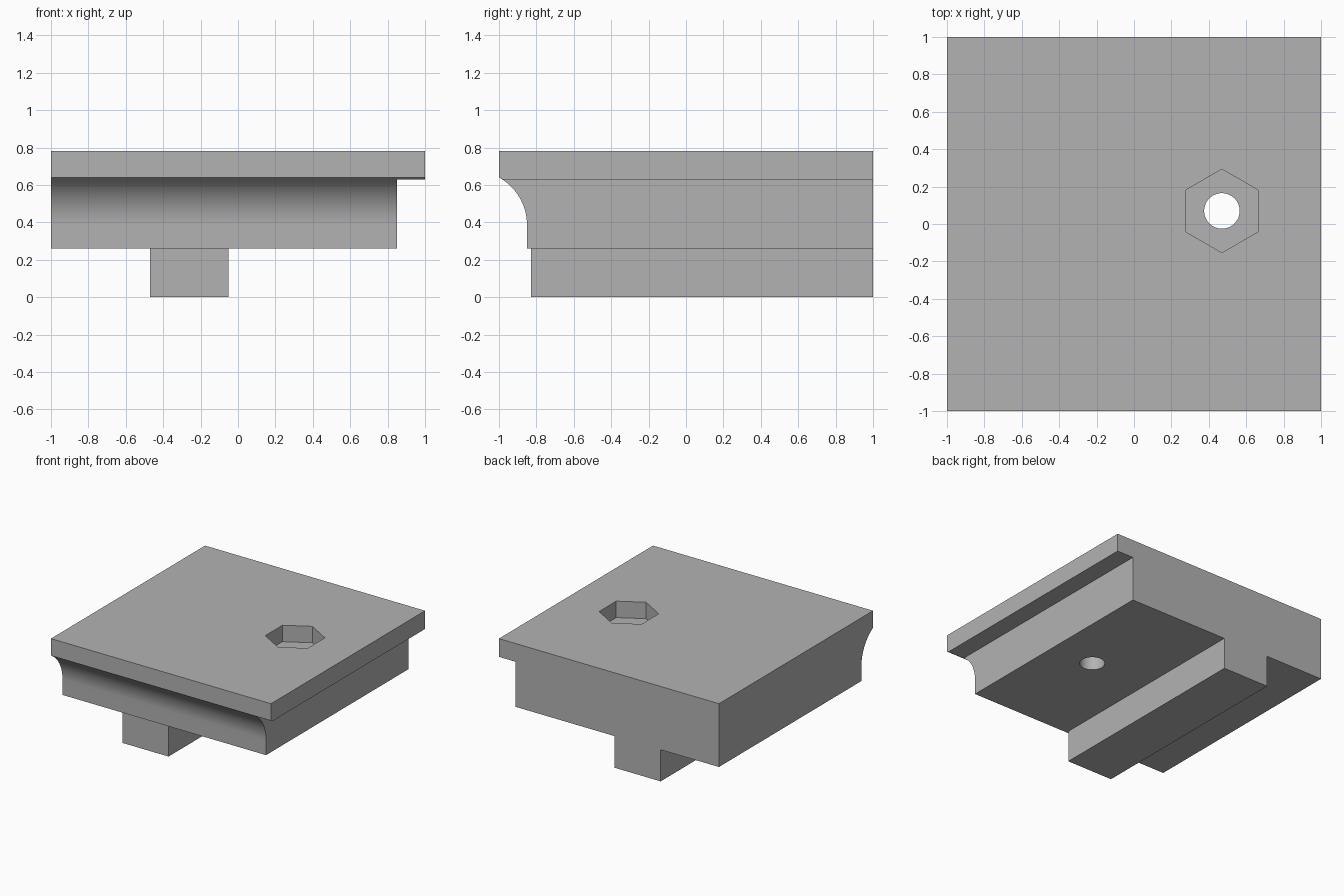
import bpy, bmesh, math
from mathutils import Matrix, Vector

if "Cube" in bpy.data.objects:
    bpy.data.objects.remove(bpy.data.objects["Cube"], do_unlink=True)

grey = bpy.data.materials.new("plain grey")
grey.use_nodes = True
colour = (0.45, 0.45, 0.45, 1)
grey.diffuse_color = colour
bsdf = next(n for n in grey.node_tree.nodes if n.type == "BSDF_PRINCIPLED")
bsdf.inputs["Base Color"].default_value = colour


def add_object(name, bm):
    bmesh.ops.recalc_face_normals(bm, faces=bm.faces)
    mesh = bpy.data.meshes.new(name)
    bm.to_mesh(mesh)
    bm.free()
    mesh.materials.append(grey)
    obj = bpy.data.objects.new(name, mesh)
    bpy.context.collection.objects.link(obj)
    return obj


def extrude_profile(name, points, x0, x1):
    """Sweep a closed (y, z) outline along x."""
    bm = bmesh.new()
    face = bm.faces.new([bm.verts.new((x0, y, z)) for y, z in points])
    result = bmesh.ops.extrude_face_region(bm, geom=[face])
    verts = [v for v in result["geom"] if isinstance(v, bmesh.types.BMVert)]
    bmesh.ops.translate(bm, verts=verts, vec=(x1 - x0, 0, 0))
    return add_object(name, bm)


def box(name, x0, x1, y0, y1, z0, z1):
    return extrude_profile(name, [(y0, z0), (y1, z0), (y1, z1), (y0, z1)], x0, x1)


def prism(name, sides, radius, centre, z0, z1):
    bm = bmesh.new()
    place = Matrix.Translation(Vector((*centre, (z0 + z1) / 2)))
    bmesh.ops.create_cone(bm, cap_ends=True, segments=sides, radius1=radius,
                          radius2=radius, depth=z1 - z0, matrix=place)
    return add_object(name, bm)


def cut(target, cutter):
    mod = target.modifiers.new(cutter.name, "BOOLEAN")
    mod.operation = "DIFFERENCE"
    mod.solver = "EXACT"
    mod.object = cutter
    bpy.context.view_layer.objects.active = target
    bpy.ops.object.modifier_apply(modifier=mod.name)
    bpy.data.objects.remove(cutter, do_unlink=True)


TOP, BASE, LIP = 0.78, 0.26, 0.63

# Body with a cove running along the front
run, rise, start = 0.15, 0.255, 0.385
sweep = 2 * math.atan2(run, rise)
radius = rise / math.sin(sweep)
cove = [(-0.85 - radius * (1 - math.cos(a)), start + radius * math.sin(a))
        for a in (sweep * i / 20 for i in range(21))]
body = extrude_profile("body", [(1, BASE), (-0.85, BASE)] + cove + [(-1, TOP), (1, TOP)], -1, 1)

# Step under the left edge, leaving a thin lip
cut(body, box("lip_step", 0.85, 1.2, -1.2, 1.2, 0, LIP))

# Hexagonal nut pocket and bolt hole
bolt = (0.47, 0.07)
cut(body, prism("nut_pocket", 6, 0.223, bolt, TOP - 0.135, TOP + 0.1))
cut(body, prism("bolt_hole", 48, 0.095, bolt, 0, TOP + 0.1))

# Guide rib below the body
rib = box("guide_rib", -0.47, -0.05, -0.83, 1, 0, BASE)

for obj in (body, rib):
    bpy.ops.object.select_all(action="DESELECT")
    obj.select_set(True)
    bpy.context.view_layer.objects.active = obj
    bpy.ops.object.shade_smooth_by_angle(angle=math.radians(30))
